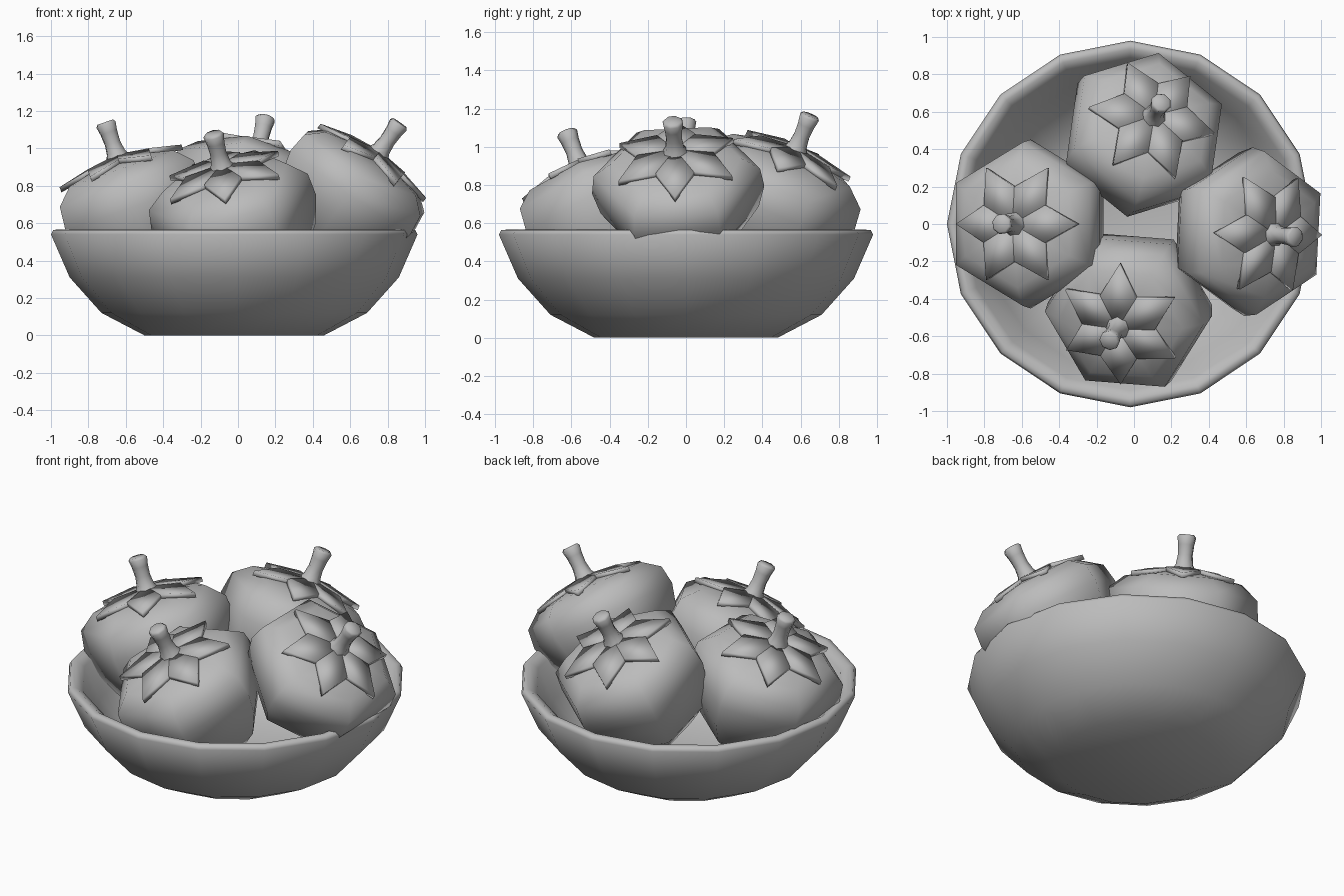
import bpy, bmesh
from math import sin, cos, pi, radians
from mathutils import Vector, Matrix

old = bpy.data.objects.get("Cube")
if old:
    bpy.data.objects.remove(old, do_unlink=True)

grey = bpy.data.materials.new("plain grey")
grey.use_nodes = True
COLOUR = (0.5, 0.5, 0.5, 1)
grey.diffuse_color = COLOUR
grey.node_tree.nodes["Principled BSDF"].inputs["Base Color"].default_value = COLOUR


def finish(name, bm, matrix, sharp_angle):
    """Turn a bmesh into a placed, smooth-shaded object."""
    bmesh.ops.recalc_face_normals(bm, faces=bm.faces)
    mesh = bpy.data.meshes.new(name)
    bm.to_mesh(mesh)
    bm.free()
    mesh.materials.append(grey)
    obj = bpy.data.objects.new(name, mesh)
    bpy.context.collection.objects.link(obj)
    obj.matrix_world = matrix
    bpy.ops.object.select_all(action='DESELECT')
    obj.select_set(True)
    bpy.context.view_layer.objects.active = obj
    bpy.ops.object.shade_smooth_by_angle(angle=radians(sharp_angle))
    return obj


def lathe(name, profile, sides, matrix, sharp_angle, start=0.0):
    """Rings of (radius, height) joined by quads, capped at both ends."""
    bm = bmesh.new()
    rings = []
    for r, z in profile:
        angles = [start + 2 * pi * i / sides for i in range(sides)]
        rings.append([bm.verts.new((r * cos(a), r * sin(a), z)) for a in angles])
    for low, high in zip(rings, rings[1:]):
        for i in range(sides):
            j = (i + 1) % sides
            bm.faces.new((low[i], low[j], high[j], high[i]))
    bm.faces.new(rings[0])
    bm.faces.new(rings[-1])
    return finish(name, bm, matrix, sharp_angle)


def calyx(name, matrix, start):
    """Six thick pointed leaves, each creased down its middle."""
    bm = bmesh.new()
    for k in range(6):
        a = start + k * pi / 3

        def ring_point(radius, turn, z):
            return Vector((radius * cos(a + turn), radius * sin(a + turn), z))

        outline = [Vector((0, 0, 0.045)), ring_point(0.2, -pi / 6, 0.02),
                   ring_point(0.345, 0, -0.02), ring_point(0.2, pi / 6, 0.015)]
        top = [bm.verts.new(p) for p in outline]
        low = [bm.verts.new(p - Vector((0, 0, 0.03))) for p in outline]
        for layer in (top, low):
            bm.faces.new((layer[0], layer[1], layer[2]))
            bm.faces.new((layer[0], layer[2], layer[3]))
        for i in range(4):
            j = (i + 1) % 4
            bm.faces.new((top[i], low[i], low[j], top[j]))
    return finish(name, bm, matrix, 100)


# Bowl: sixteen-sided, with a soft rounded rim and hollow inside
BOWL = [(0.48, 0), (0.71, 0.12), (0.88, 0.31), (0.98, 0.54), (0.968, 0.564),
        (0.935, 0.566), (0.89, 0.535), (0.8, 0.34), (0.65, 0.17), (0.45, 0.07)]
lathe("bowl", BOWL, 16, Matrix.Translation((-0.02, 0, 0)), 75)

# Fruit: six-sided squat body, leaf star and flared stem around a tilted axis
BODY = [(0.2, -0.66), (0.32, -0.56), (0.415, -0.4), (0.452, -0.25),
        (0.437, -0.12), (0.34, -0.035), (0.17, 0.0), (0.05, -0.01)]
STEM = [(0.075, 0.015), (0.052, 0.055), (0.044, 0.11), (0.048, 0.17),
        (0.056, 0.215), (0.045, 0.228)]

# name, top centre, axis direction, turn in degrees, height factor of the body
FRUITS = [
    ("left", (0.735, -0.055, 0.95), (0.7, -0.08, 1), 28, 0.86),
    ("right", (-0.635, 0.0, 0.925), (-0.35, 0, 1), 30, 1),
    ("front", (-0.08, -0.545, 0.875), (-0.26, -0.4, 1), -2, 1),
    ("back", (0.1, 0.565, 0.96), (0.23, 0.42, 1), 20, 1),
]
for side, centre, axis, turn, height in FRUITS:
    tilt = Vector((0, 0, 1)).rotation_difference(Vector(axis)).to_matrix().to_4x4()
    place = Matrix.Translation(centre) @ tilt
    spin = radians(turn)
    body = [(r, z * height) for r, z in BODY]
    lathe(side + "_fruit", body, 6, place, 80, spin)
    calyx(side + "_leaves", place, spin + pi / 6)
    lathe(side + "_stem", STEM, 8, place, 75, spin)
